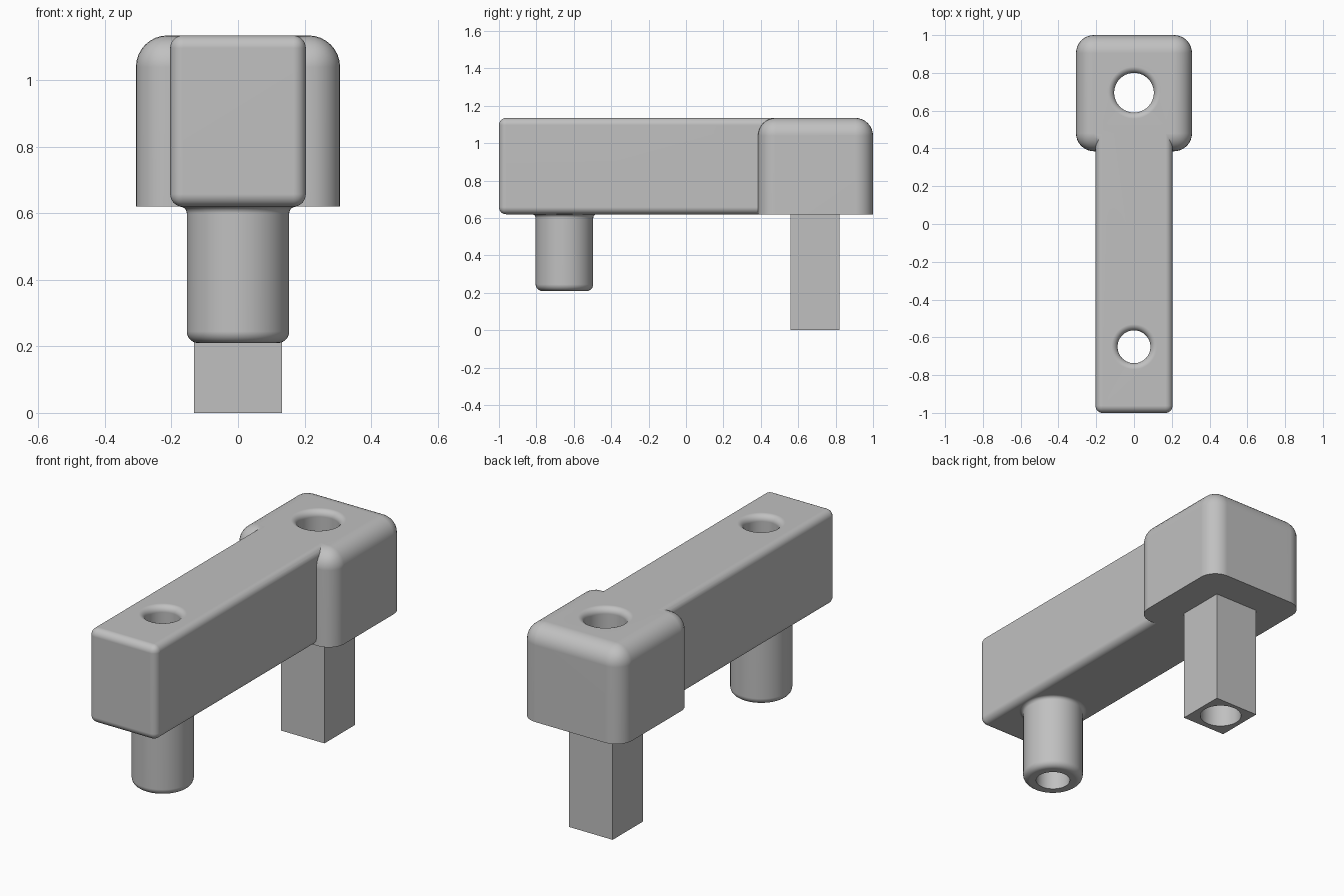
import bpy, bmesh
from math import sin, cos, pi

if "Cube" in bpy.data.objects:
    bpy.data.objects.remove(bpy.data.objects["Cube"], do_unlink=True)

BOTTOM, TOP = 0.62, 1.135      # underside and top of the arm
BLOCK_Y, KNOB_Y = 0.69, -0.65  # axes of the two pins

grey = bpy.data.materials.new("plain grey")
grey.use_nodes = True
grey.diffuse_color = (0.53, 0.53, 0.53, 1)
grey.node_tree.nodes["Principled BSDF"].inputs["Base Color"].default_value = grey.diffuse_color


def finish(name, bm):
    bmesh.ops.recalc_face_normals(bm, faces=bm.faces)
    mesh = bpy.data.meshes.new(name)
    bm.to_mesh(mesh)
    bm.free()
    mesh.materials.append(grey)
    obj = bpy.data.objects.new(name, mesh)
    bpy.context.collection.objects.link(obj)
    return obj


def box(name, lo, hi, radius=0, rule=None):
    """Box between two corners; edges whose midpoint passes the rule are rounded."""
    bm = bmesh.new()
    bmesh.ops.create_cube(bm, size=1)
    for v in bm.verts:
        v.co = [a if c < 0 else b for c, a, b in zip(v.co, lo, hi)]
    if radius:
        edges = [e for e in bm.edges if rule((e.verts[0].co + e.verts[1].co) / 2)]
        bmesh.ops.bevel(bm, geom=edges, offset=radius, segments=8, profile=0.5, affect='EDGES')
    return finish(name, bm)


def arc(r, z, f, start, end, steps=6):
    """Points (radius, height) on a rounding of radius f about (r, z)."""
    angles = [start + (end - start) * i / steps for i in range(steps + 1)]
    return [(r + f * cos(a), z + f * sin(a)) for a in angles]


def lathe(name, y, profile, sides=64):
    """Solid of revolution about the vertical axis at y."""
    bm = bmesh.new()
    rings = [[bm.verts.new((r * cos(2 * pi * i / sides), y + r * sin(2 * pi * i / sides), z))
              for i in range(sides)] for r, z in profile]
    for a, b in zip(rings, rings[1:]):
        for i in range(sides):
            j = (i + 1) % sides
            bm.faces.new((a[i], a[j], b[j], b[i]))
    bm.faces.new(rings[0])
    bm.faces.new(rings[-1])
    return finish(name, bm)


def bore(name, y, r, flare=0.033):
    """Hole cutter with a rounded mouth at the top."""
    mouth = arc(r + flare, TOP - flare, flare, pi, pi / 2)
    return lathe(name, y, [(r, -0.1)] + mouth + [(r + flare, TOP + 0.1)])


def combine(target, tool, operation):
    mod = target.modifiers.new(operation.title(), 'BOOLEAN')
    mod.operation, mod.solver, mod.object = operation, 'EXACT', tool
    bpy.context.view_layer.objects.active = target
    bpy.ops.object.modifier_apply(modifier=mod.name)
    bpy.data.objects.remove(tool, do_unlink=True)


# Long arm, rounded everywhere except at the end buried in the block
crank = box("crank_arm", (-0.204, -1, BOTTOM), (0.204, 0.52, TOP), 0.038,
            lambda m: m.y < 0.5)

# Wide end block with a flat, sharp underside
block = box("end_block", (-0.307, 0.385, BOTTOM), (0.307, 1, TOP), 0.095,
            lambda m: m.z > BOTTOM + 0.01)

# Square pin under the block
square_pin = box("square_pin", (-0.132, BLOCK_Y - 0.132, 0), (0.132, BLOCK_Y + 0.132, 0.8))

# Round pin under the arm, rounded at its tip and filleted into the arm
R, TIP, FILLET = 0.154, 0.035, 0.02
round_pin = lathe("round_pin", KNOB_Y,
                  arc(R - TIP, 0.21 + TIP, TIP, -pi / 2, 0)
                  + arc(R + FILLET, BOTTOM - FILLET, FILLET, pi, pi / 2)
                  + [(R, BOTTOM + 0.002), (R, 0.8)])

for part in (block, square_pin, round_pin):
    combine(crank, part, 'UNION')

# Through holes down both pins
for hole in (bore("block_hole", BLOCK_Y + 0.005, 0.105), bore("arm_hole", KNOB_Y, 0.087)):
    combine(crank, hole, 'DIFFERENCE')

# Smooth roundings, flat large faces
bpy.ops.object.select_all(action='DESELECT')
crank.select_set(True)
bpy.context.view_layer.objects.active = crank
bpy.ops.object.shade_smooth_by_angle(angle=pi / 6)
weighted = crank.modifiers.new("Flat Faces", 'WEIGHTED_NORMAL')
weighted.keep_sharp = True
